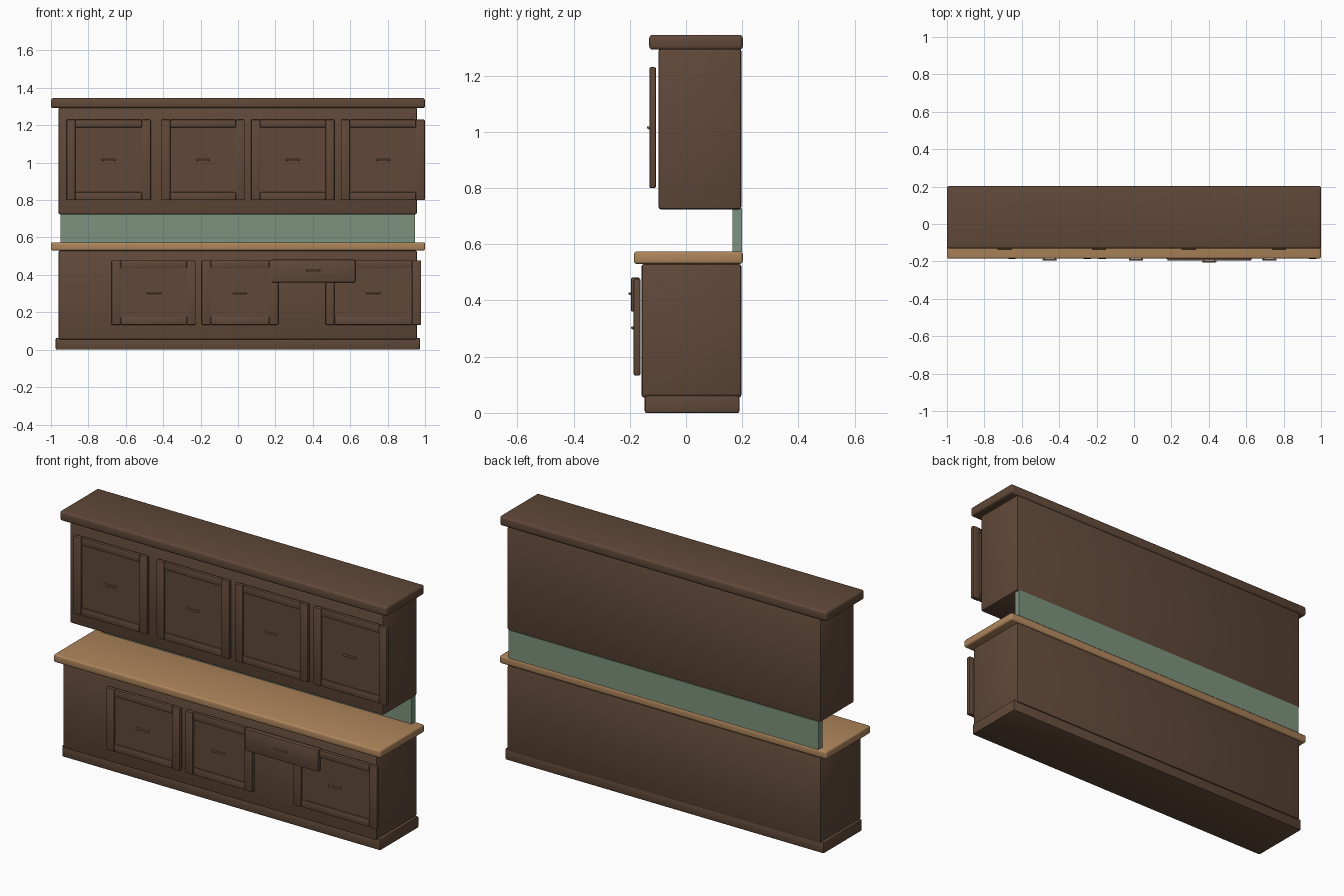
import bpy, bmesh
from mathutils import Matrix, Vector

if "Cube" in bpy.data.objects:
    bpy.data.objects.remove(bpy.data.objects["Cube"])


def material(name, rgb):
    m = bpy.data.materials.new(name)
    m.diffuse_color = (*rgb, 1)
    m.use_nodes = True
    m.node_tree.nodes["Principled BSDF"].inputs["Base Color"].default_value = m.diffuse_color
    return m


WOOD = material("dark_wood", (0.118, 0.066, 0.040))
COUNTER = material("light_wood", (0.42, 0.235, 0.105))
TILE = material("sage_green", (0.20, 0.29, 0.205))
BRASS = material("brass", (0.35, 0.20, 0.08))


def boxes(name, spans, mat, bevel=0.0, segments=2):
    """One object made of boxes, each (x0, x1, y0, y1, z0, z1)."""
    bm = bmesh.new()
    for x0, x1, y0, y1, z0, z1 in spans:
        place = Matrix.LocRotScale(
            Vector(((x0 + x1) / 2, (y0 + y1) / 2, (z0 + z1) / 2)), None,
            Vector((x1 - x0, y1 - y0, z1 - z0)))
        bmesh.ops.create_cube(bm, size=1, matrix=place)
    mesh = bpy.data.meshes.new(name)
    bm.to_mesh(mesh)
    bm.free()
    obj = bpy.data.objects.new(name, mesh)
    bpy.context.collection.objects.link(obj)
    mesh.materials.append(mat)
    if bevel:
        mod = obj.modifiers.new("rounded_edges", 'BEVEL')
        mod.width, mod.segments = bevel, segments
        bpy.ops.object.select_all(action='DESELECT')
        obj.select_set(True)
        bpy.context.view_layer.objects.active = obj
        bpy.ops.object.modifier_apply(modifier=mod.name)
        bpy.ops.object.shade_smooth_by_angle()
    return obj


def handle(name, x, y_front, y_back, z):
    """Bar pull on two short posts."""
    bar = (x - 0.038, x + 0.038, y_front, y_front + 0.008, z - 0.004, z + 0.004)
    posts = [(x + s * 0.03 - 0.004, x + s * 0.03 + 0.004,
              y_front + 0.004, y_back, z - 0.006, z + 0.004) for s in (-1, 1)]
    boxes(name, [bar] + posts, BRASS, 0.0015, 1)


def door(name, x0, x1, y0, y1, z0, z1, handle_z):
    """Framed door: two stiles, two rails, a recessed panel and a pull."""
    w, r = 0.048, 0.042
    boxes(name + "_stiles", [(x0, x0 + w, y0, y1, z0, z1),
                             (x1 - w, x1, y0, y1, z0, z1)], WOOD, 0.005)
    boxes(name + "_rails", [(x0 + w, x1 - w, y0 + 0.002, y1, z0, z0 + r),
                            (x0 + w, x1 - w, y0 + 0.002, y1, z1 - r, z1)], WOOD, 0.005)
    boxes(name + "_panel", [(x0 + w - 0.004, x1 - w + 0.004, y0 + 0.010, y1 - 0.002,
                             z0 + r - 0.004, z1 - r + 0.004)], WOOD)
    handle(name + "_handle", (x0 + x1) / 2, y0 - 0.009, y0 + 0.012, handle_z)


# Cabinet bodies
boxes("plinth", [(-0.975, 0.973, -0.147, 0.19, 0, 0.063)], WOOD, 0.007)
boxes("lower_cabinet", [(-0.96, 0.957, -0.158, 0.197, 0.055, 0.53)], WOOD, 0.009)
boxes("countertop", [(-1, 1, -0.185, 0.202, 0.53, 0.574)], COUNTER, 0.01, 3)
boxes("backsplash", [(-0.95, 0.946, 0.165, 0.199, 0.572, 0.727)], TILE)
boxes("upper_cabinet", [(-0.96, 0.957, -0.098, 0.197, 0.724, 1.295)], WOOD, 0.009)
boxes("crown", [(-1, 1, -0.131, 0.202, 1.292, 1.345)], WOOD, 0.012, 3)

# Upper doors
for i, (a, b) in enumerate([(-0.917, -0.466), (-0.41, 0.036), (0.07, 0.516), (0.55, 0.999)]):
    door(f"upper_door_{i + 1}", a, b, -0.130, -0.107, 0.80, 1.23, 1.015)

# Lower doors
for i, (a, b) in enumerate([(-0.676, -0.226), (-0.194, 0.216), (0.468, 0.979)]):
    door(f"lower_door_{i + 1}", a, b, -0.186, -0.162, 0.133, 0.478, 0.303)

# Drawer front
boxes("drawer_front", [(0.178, 0.628, -0.196, -0.165, 0.36, 0.482)], WOOD, 0.006)
handle("drawer_handle", 0.402, -0.205, -0.194, 0.425)
